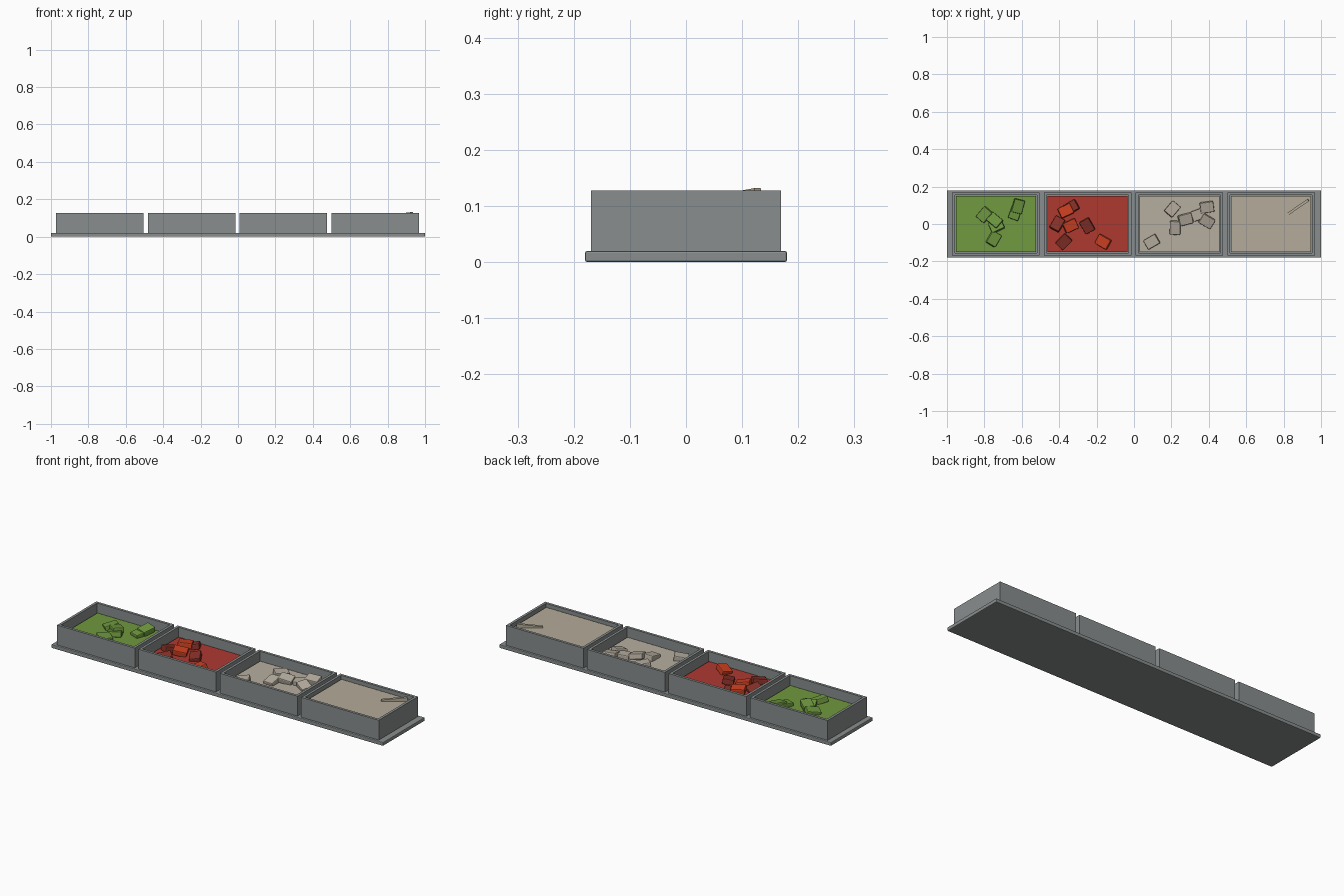
import bpy, bmesh, math, random
from mathutils import Matrix, Vector, Euler

random.seed(4)
cube = bpy.data.objects.get("Cube")
if cube:
    bpy.data.objects.remove(cube)


def material(name, r, g, b):
    m = bpy.data.materials.new(name)
    m.use_nodes = True
    m.diffuse_color = (r, g, b, 1)
    m.node_tree.nodes["Principled BSDF"].inputs["Base Color"].default_value = (r, g, b, 1)
    return m


GREY = material("grey metal", 0.25, 0.27, 0.27)
GREEN = material("leaf green", 0.16, 0.32, 0.05)
MOSS = material("dark green", 0.11, 0.22, 0.04)
RED = material("deep red", 0.42, 0.04, 0.03)
SCARLET = material("scarlet", 0.6, 0.05, 0.015)
MAROON = material("dark red", 0.24, 0.03, 0.02)
BEIGE = material("beige", 0.47, 0.42, 0.35)
SAND = material("sand", 0.46, 0.41, 0.32)


def finish(bm, name, mat):
    mesh = bpy.data.meshes.new(name)
    bm.to_mesh(mesh)
    bm.free()
    mesh.materials.append(mat)
    ob = bpy.data.objects.new(name, mesh)
    bpy.context.collection.objects.link(ob)
    return ob


def box(name, mat, size, loc, rot=(0, 0, 0), bevel=0):
    bm = bmesh.new()
    bmesh.ops.create_cube(bm, size=1, matrix=Matrix.Diagonal((*size, 1)))
    if bevel:
        bmesh.ops.bevel(bm, geom=bm.edges[:], offset=bevel, segments=2,
                        profile=0.5, affect='EDGES')
    ob = finish(bm, name, mat)
    ob.location, ob.rotation_euler = loc, rot
    return ob


BIN_W, BIN_D, BASE_TOP, RIM = 0.468, 0.338, 0.02, 0.128
WALL = 0.02


def open_bin(name, x):
    # Box whose top face is inset and pushed down to make the cavity
    h = RIM - BASE_TOP
    bm = bmesh.new()
    bmesh.ops.create_cube(bm, size=1, matrix=Matrix.Diagonal((BIN_W, BIN_D, h, 1)))
    top = max(bm.faces, key=lambda f: f.calc_center_median().z)
    bmesh.ops.inset_region(bm, faces=[top], thickness=WALL)
    hole = bmesh.ops.extrude_discrete_faces(bm, faces=[top])["faces"][0]
    bmesh.ops.translate(bm, verts=hole.verts, vec=(0, 0, -h + 0.015))
    ob = finish(bm, name, GREY)
    ob.location = (x, 0, BASE_TOP + h / 2)


def filling(name, mat, x, level):
    box(name, mat, (BIN_W - 2 * WALL, BIN_D - 2 * WALL, level - 0.03),
        (x, 0, (level + 0.03) / 2))


def pieces(name, mat, level, spots):
    # Small rounded chunks: x, y, turn in degrees, lift above the filling
    for i, (x, y, turn, lift) in enumerate(spots):
        tilt = [math.radians(random.uniform(-14, 14)) for _ in range(2)]
        box(f"{name}_{i + 1}", mat, (0.073, 0.057, 0.03),
            (x, y, level + lift), (*tilt, math.radians(turn)), 0.005)


# Base slab with softened edges
box("base", GREY, (2, 0.36, BASE_TOP), (0, 0, BASE_TOP / 2), bevel=0.004)

# Four bins and their fillings
centres = [-0.738, -0.248, 0.243, 0.733]
names = ["green", "red", "beige", "sand"]
levels = [0.078, 0.078, 0.078, 0.11]
for n, x, lv, mat in zip(names, centres, levels, (GREEN, RED, BEIGE, SAND)):
    open_bin(n + "_bin", x)
    filling(n + "_filling", mat, x, lv)

# Loose chunks
pieces("green_chunk", GREEN, 0.078, [
    (-0.80, 0.05, 50, 0.008), (-0.745, 0.02, -40, 0.018), (-0.735, -0.01, 25, 0.008),
    (-0.75, -0.08, 60, 0.008), (-0.62, 0.095, 75, 0.018), (-0.635, 0.06, 70, 0.006)])
pieces("dark_red_chunk", MAROON, 0.078, [
    (-0.335, 0.09, 30, 0.008), (-0.41, 0, 60, 0.008),
    (-0.25, -0.01, -60, 0.008), (-0.375, -0.095, 45, 0.008)])
pieces("scarlet_chunk", SCARLET, 0.078, [
    (-0.365, 0.07, 25, 0.02), (-0.34, -0.01, 25, 0.016), (-0.165, -0.095, -30, 0.01)])
pieces("beige_chunk", BEIGE, 0.078, [
    (0.205, 0.08, 50, 0.008), (0.095, -0.095, 30, 0.008), (0.22, -0.02, 88, 0.008),
    (0.275, 0.025, 15, 0.016), (0.345, 0.05, 20, 0.008), (0.39, 0.09, 8, 0.018),
    (0.39, 0.015, -30, 0.01)])

# Stick leaning out of the sand
a, b = Vector((0.825, 0.055, 0.108)), Vector((0.932, 0.128, 0.122))
d = b - a
box("sand_stick", SAND, (d.length, 0.014, 0.02), (a + b) / 2,
    (0, -math.asin(d.z / d.length), math.atan2(d.y, d.x)))
